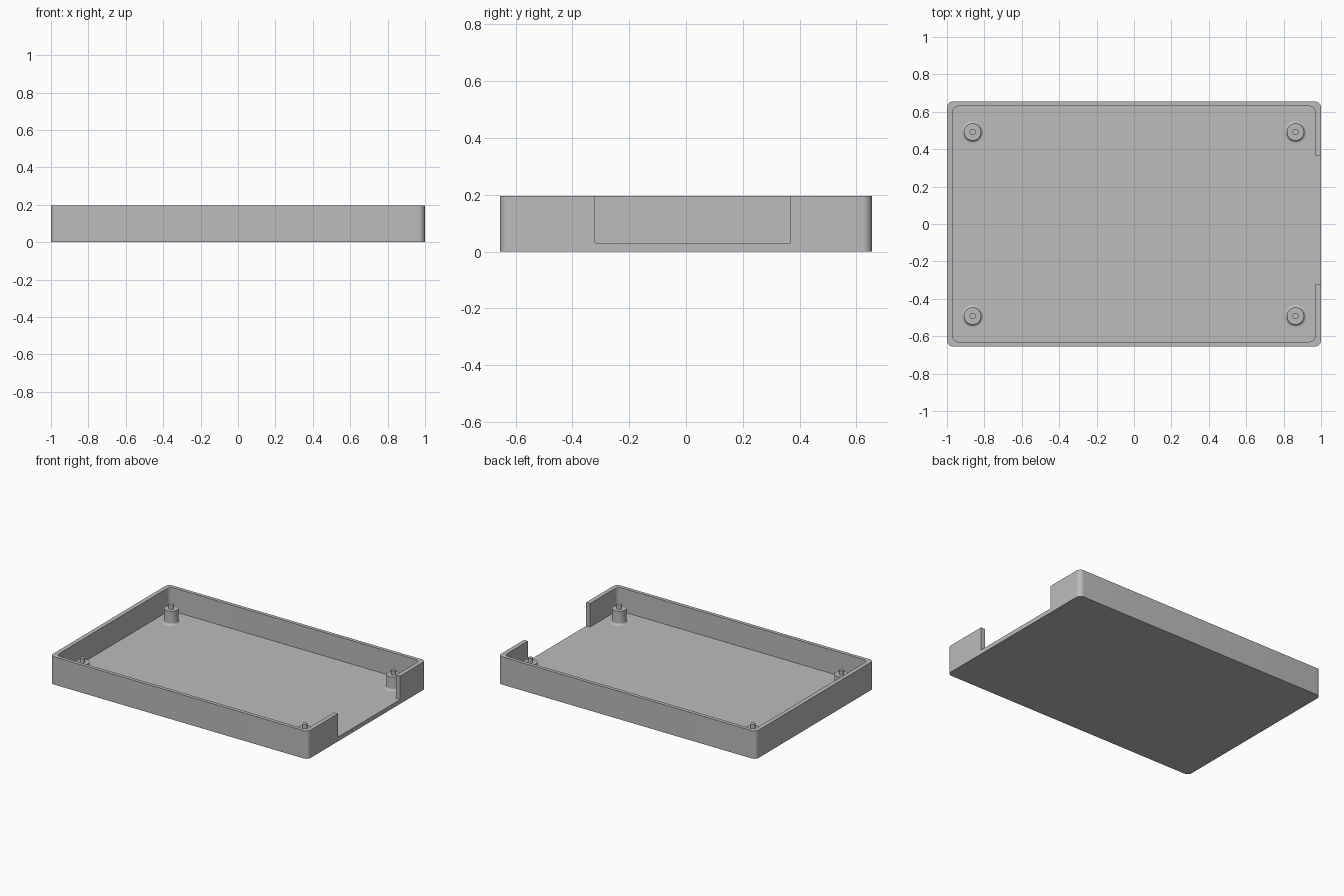
import bpy, bmesh, math

if "Cube" in bpy.data.objects:
    bpy.data.objects.remove(bpy.data.objects["Cube"], do_unlink=True)

HALF_X, HALF_Y, HEIGHT = 1.0, 0.655, 0.195
WALL, FLOOR, CORNER = 0.03, 0.03, 0.033

grey = bpy.data.materials.new("plain grey")
grey.use_nodes = True
grey.diffuse_color = (0.5, 0.5, 0.5, 1)
grey.node_tree.nodes["Principled BSDF"].inputs["Base Color"].default_value = (0.5, 0.5, 0.5, 1)


def make_object(name, bm):
    bmesh.ops.recalc_face_normals(bm, faces=bm.faces)
    mesh = bpy.data.meshes.new(name)
    bm.to_mesh(mesh)
    bm.free()
    mesh.materials.append(grey)
    obj = bpy.data.objects.new(name, mesh)
    bpy.context.collection.objects.link(obj)
    return obj


def activate(obj):
    bpy.ops.object.select_all(action='DESELECT')
    obj.select_set(True)
    bpy.context.view_layer.objects.active = obj


def block(name, x0, x1, y0, y1, z0, z1, radius=0.0):
    """Box whose four upright edges may be rounded."""
    bm = bmesh.new()
    bmesh.ops.create_cube(bm, size=1)
    for v in bm.verts:
        v.co.x = x1 if v.co.x > 0 else x0
        v.co.y = y1 if v.co.y > 0 else y0
        v.co.z = z1 if v.co.z > 0 else z0
    if radius:
        upright = [e for e in bm.edges
                   if abs(e.verts[0].co.z - e.verts[1].co.z) > 0.01]
        bmesh.ops.bevel(bm, geom=upright, offset=radius, segments=10,
                        profile=0.5, affect='EDGES')
    return make_object(name, bm)


def cut(target, cutter):
    cutter.hide_render = True
    mod = target.modifiers.new("cut", 'BOOLEAN')
    mod.operation = 'DIFFERENCE'
    mod.solver = 'EXACT'
    mod.object = cutter
    activate(target)
    bpy.ops.object.modifier_apply(modifier=mod.name)
    bpy.data.objects.remove(cutter, do_unlink=True)


# Open tray: rounded block, hollowed, with a wide opening in the left wall
tray = block("tray", -HALF_X, HALF_X, -HALF_Y, HALF_Y, 0, HEIGHT, CORNER)
in_x, in_y = HALF_X - WALL, HALF_Y - WALL + 0.005
cut(tray, block("cavity_cutter", -in_x, in_x, -in_y, in_y, FLOOR, 0.4, CORNER))
cut(tray, block("opening_cutter", 0.9, 1.1, -0.32, 0.367, FLOOR, 0.4))
activate(tray)
bpy.ops.object.shade_smooth_by_angle(angle=math.radians(30))


# Standoffs: filleted post with a locating pin, turned from one profile
def standoff(name, x, y):
    post_r, fillet, pin_r, post_top, pin_top = 0.046, 0.014, 0.016, 0.125, 0.155
    profile = [(post_r + fillet, FLOOR - 0.005)]
    for i in range(7):
        a = math.pi / 2 * i / 6
        profile.append((post_r + fillet * (1 - math.sin(a)),
                        FLOOR + fillet * (1 - math.cos(a))))
    profile += [(post_r, post_top), (pin_r, post_top), (pin_r, pin_top), (0, pin_top)]
    bm = bmesh.new()
    verts = [bm.verts.new((r, 0, z)) for r, z in profile]
    edges = [bm.edges.new(pair) for pair in zip(verts, verts[1:])]
    bmesh.ops.spin(bm, geom=verts + edges, cent=(0, 0, 0), axis=(0, 0, 1),
                   angle=2 * math.pi, steps=40, use_merge=True)
    bmesh.ops.remove_doubles(bm, verts=bm.verts, dist=0.0002)
    obj = make_object(name, bm)
    obj.location = (x, y, 0)
    activate(obj)
    bpy.ops.object.shade_smooth_by_angle(angle=math.radians(30))


for side, x in (("right", -0.863), ("left", 0.863)):
    for end, y in (("front", -0.492), ("back", 0.492)):
        standoff(f"{end}_{side}_standoff", x, y)
